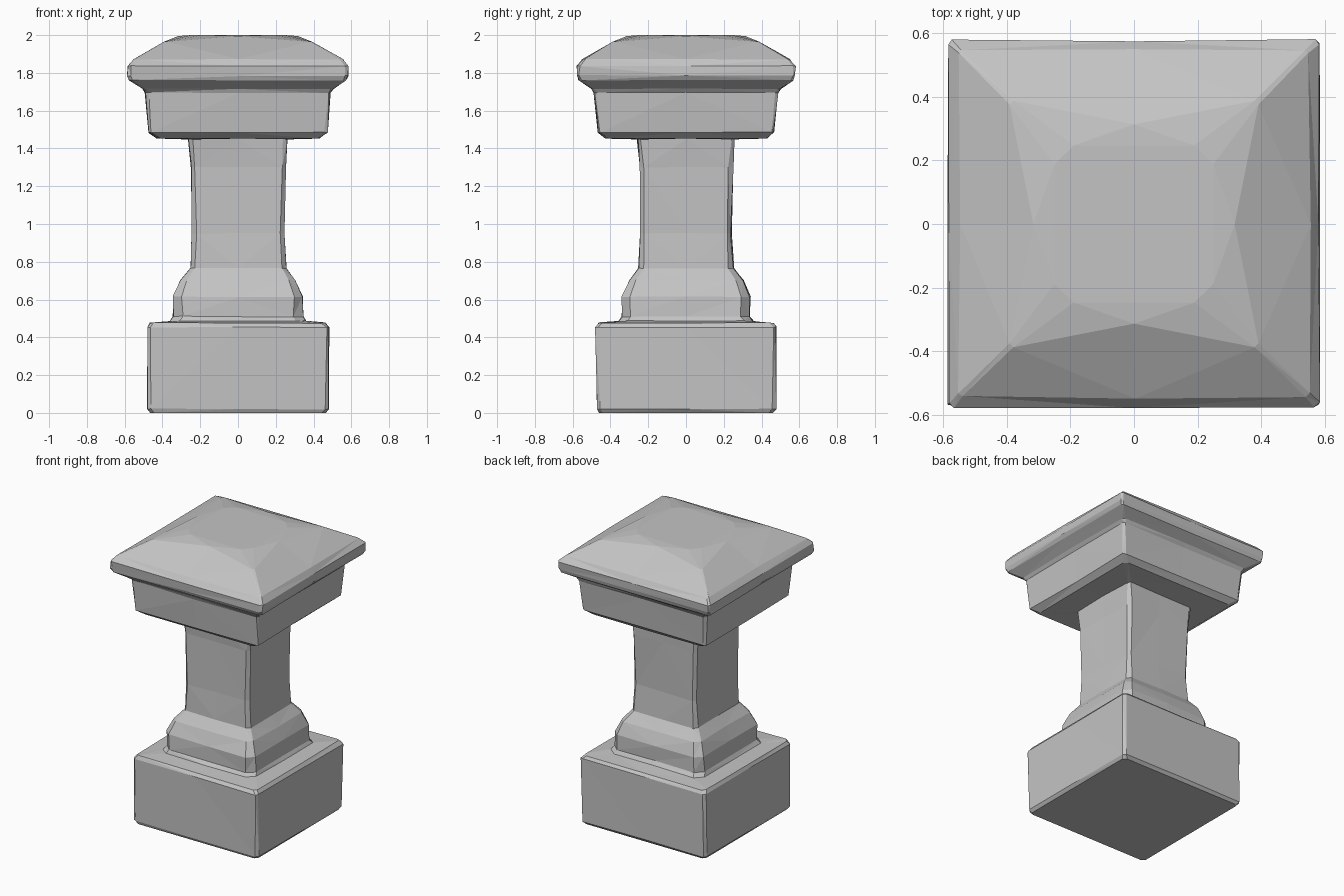
import bpy, bmesh, random

if "Cube" in bpy.data.objects:
    bpy.data.objects.remove(bpy.data.objects["Cube"])

random.seed(7)

stone = bpy.data.materials.new("grey stone")
stone.diffuse_color = (0.55, 0.55, 0.55, 1)
stone.use_nodes = True
stone.node_tree.nodes["Principled BSDF"].inputs["Base Color"].default_value = stone.diffuse_color


def ring(bm, half, z, chamfer, mid_in=0.0, mid_up=0.0):
    """Square ring with cut corners and a middle point on each side, hewn slightly uneven."""
    random.seed(round(z * 1000 + half * 100))  # same seam ring gives the same points
    pts, c = [], half - chamfer
    wob = 0.0 if z < 0.005 or z > 1.95 else 0.005
    for sx, sy in ((1, 0), (0, 1), (-1, 0), (0, -1)):
        for side, out, up in ((-c, half, 0), (0, half - mid_in, mid_up), (c, half, 0)):
            x, y = sx * out - sy * side, sy * out + sx * side
            pts.append(bm.verts.new((x + random.uniform(-wob, wob),
                                     y * 0.99 + random.uniform(-wob, wob),
                                     z + up + random.uniform(-wob, wob) * 0.6)))
    return pts


def block(name, rows, bottom=False, top=False):
    """Loft a stack of square rings into one faceted stone part."""
    bm = bmesh.new()
    rings = [ring(bm, *r) for r in rows]
    for a, b in zip(rings, rings[1:]):
        for i in range(12):
            j = (i + 1) % 12
            bm.faces.new((a[i], a[j], b[j], b[i]))
    if bottom:
        bm.faces.new(rings[0][::-1])
    if top:
        bm.faces.new(rings[-1])
    bmesh.ops.triangulate(bm, faces=bm.faces[:])
    mesh = bpy.data.meshes.new(name)
    bm.to_mesh(mesh)
    bm.free()
    mesh.materials.append(stone)
    bpy.context.collection.objects.link(bpy.data.objects.new(name, mesh))


# neighbouring parts share their seam ring: (half width, z, corner cut, ...)
plinth_seam = (0.36, 0.486, 0.05)
neck_seam = (0.26, 1.45, 0.02)
cap_seam = (0.505, 1.715, 0.015)

# square base
block("plinth", [
    (0.465, 0.0, 0.02), (0.478, 0.02, 0.015), (0.482, 0.455, 0.015),
    (0.465, 0.477, 0.02), plinth_seam], bottom=True)

# flared foot running into the square column
block("column", [
    plinth_seam, (0.345, 0.51, 0.05), (0.342, 0.615, 0.045), (0.305, 0.70, 0.035),
    (0.255, 0.765, 0.025), (0.242, 0.95, 0.02), (0.25, 1.30, 0.02), neck_seam])

# block above the column
block("capital", [
    neck_seam, (0.43, 1.455, 0.02), (0.472, 1.485, 0.015),
    (0.49, 1.695, 0.015), cap_seam])

# overhanging lid with hipped slopes and a worn flat top
block("cap", [
    cap_seam, (0.572, 1.76, 0.012), (0.583, 1.785, 0.012), (0.583, 1.835, 0.012),
    (0.552, 1.872, 0.012), (0.392, 1.965, 0.012, 0.075, 0.03),
    (0.25, 2.0, 0.06)], top=True)
